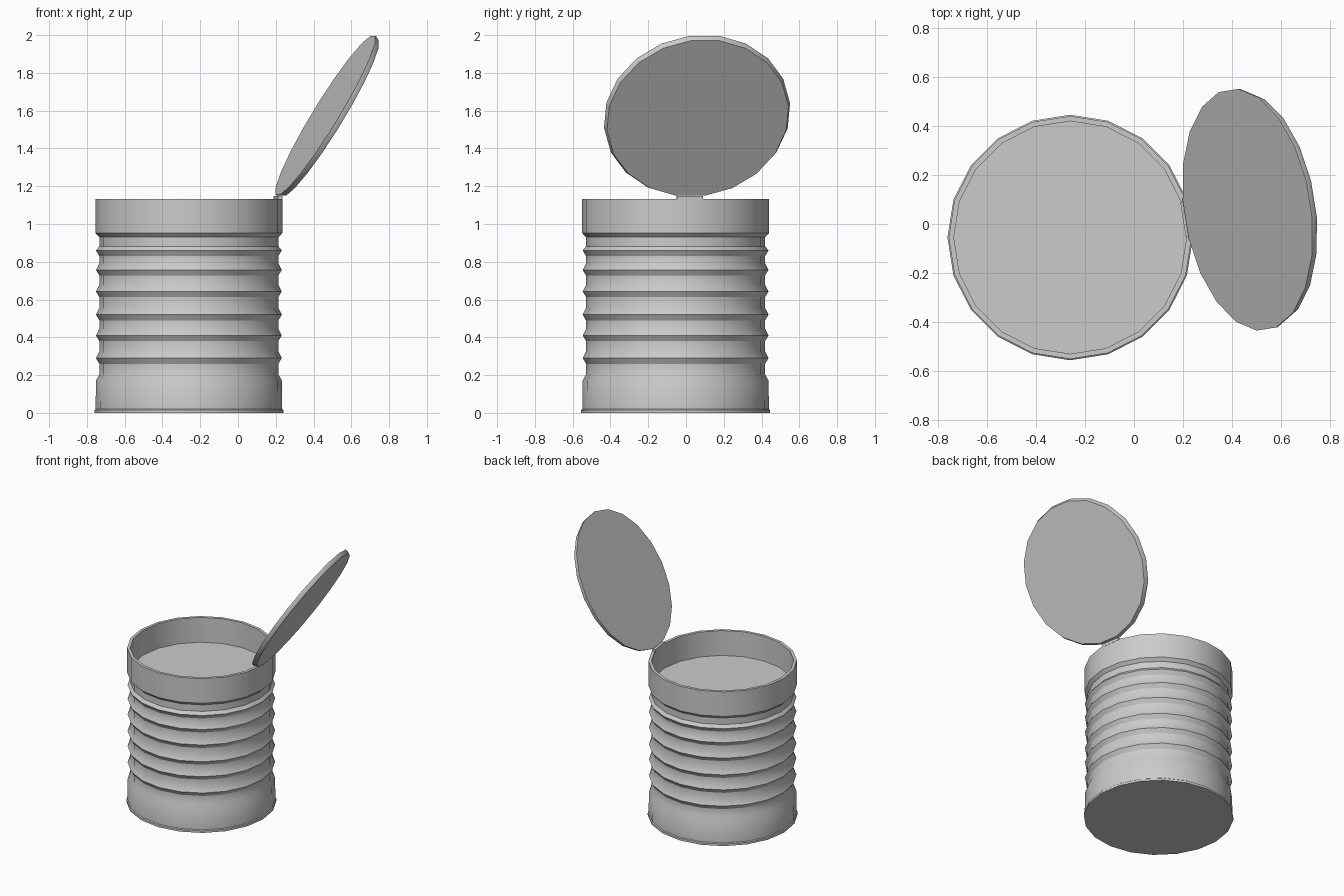
import bpy, bmesh
from math import sin, cos, radians, pi
from mathutils import Matrix, Vector

if "Cube" in bpy.data.objects:
    bpy.data.objects.remove(bpy.data.objects["Cube"])

SIDES = 20
CAN = Vector((-0.26, -0.055, 0))


def lathe(name, profile, phase=0.0):
    """Revolve (radius, z) points round z and cap both ends."""
    bm = bmesh.new()
    rings = []
    for r, z in profile:
        rings.append([bm.verts.new((r * cos(phase + 2 * pi * i / SIDES),
                                    r * sin(phase + 2 * pi * i / SIDES), z))
                      for i in range(SIDES)])
    for a, b in zip(rings, rings[1:]):
        for i in range(SIDES):
            j = (i + 1) % SIDES
            bm.faces.new((a[i], a[j], b[j], b[i]))
    bm.faces.new(rings[0][::-1])
    bm.faces.new(rings[-1])
    bmesh.ops.recalc_face_normals(bm, faces=bm.faces)
    return finish(name, bm)


def finish(name, bm):
    mesh = bpy.data.meshes.new(name)
    bm.to_mesh(mesh)
    bm.free()
    ob = bpy.data.objects.new(name, mesh)
    bpy.context.collection.objects.link(ob)
    bpy.ops.object.select_all(action='DESELECT')
    ob.select_set(True)
    bpy.context.view_layer.objects.active = ob
    bpy.ops.object.shade_smooth_by_angle(angle=radians(30))
    return ob


# Can body: foot rim, plain band, ridges, top band, inner wall, contents surface
valley, peak = 0.474, 0.492
profile = [(0.5, 0), (0.5, 0.015), (0.494, 0.02), (0.492, 0.17), (valley, 0.205)]
for z in (0.29, 0.41, 0.52, 0.643, 0.757, 0.86):
    up = 0.035 if z < 0.8 else 0.022
    profile += [(valley, z - 0.03), (peak, z), (valley, z + up)]
profile += [(valley, 0.93), (0.495, 0.952), (0.495, 1.133),
            (0.474, 1.133), (0.474, 0.95)]
can = lathe("can_body", profile)
can.location = CAN

# Open lid: hinged on the rim edge that faces 9 degrees from +x
hinge = radians(9)
lean = radians(58.8)
lid = lathe("lid", [(0.486, -0.015), (0.498, 0.009), (0.498, 0.015)], phase=radians(9))
lid.matrix_world = (Matrix.Translation((0.475, 0.06, 1.568))
                    @ Matrix.Rotation(hinge, 4, 'Z') @ Matrix.Rotation(-lean, 4, 'Y'))

# Small metal tab still joining lid and rim
bm = bmesh.new()
bmesh.ops.create_cube(bm, size=1, matrix=Matrix.Diagonal((0.025, 0.14, 0.02, 1)))
tab = finish("hinge_tab", bm)
tab.matrix_world = (Matrix.Translation(CAN + Vector((0.478 * cos(hinge), 0.478 * sin(hinge), 1.137)))
                    @ Matrix.Rotation(hinge, 4, 'Z'))
